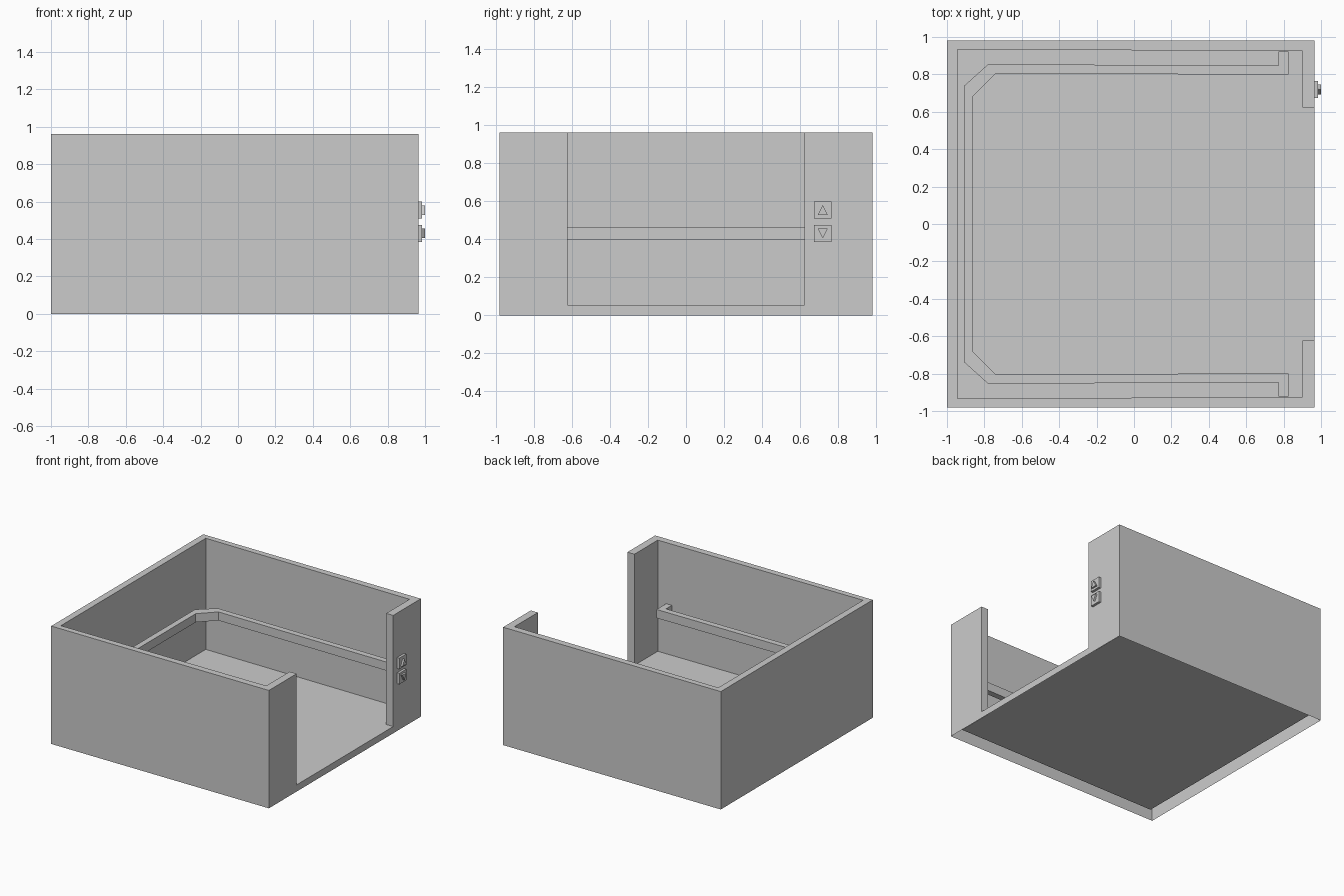
import bpy, bmesh
from mathutils import Vector

if "Cube" in bpy.data.objects:
    bpy.data.objects.remove(bpy.data.objects["Cube"])


def finish(name, bm):
    mesh = bpy.data.meshes.new(name)
    bmesh.ops.remove_doubles(bm, verts=bm.verts, dist=1e-5)
    bmesh.ops.recalc_face_normals(bm, faces=bm.faces)
    bm.to_mesh(mesh)
    bm.free()
    obj = bpy.data.objects.new(name, mesh)
    bpy.context.collection.objects.link(obj)
    return obj


def face(bm, pts):
    return bm.faces.new([bm.verts.new(p) for p in pts])


def prism(name, pts, offset):
    bm = bmesh.new()
    f = face(bm, pts)
    new = bmesh.ops.extrude_face_region(bm, geom=[f], use_keep_orig=True)["geom"]
    bmesh.ops.translate(bm, vec=Vector(offset),
                        verts=[v for v in new if isinstance(v, bmesh.types.BMVert)])
    return finish(name, bm)


def mirrored(half):
    return half + [(x, -y) for x, y in reversed(half)]


def at(pts, z):
    return [(x, y, z) for x, y in pts]


# Cabin shell: hollow walls, open underneath, floor sheet above the base
X0, X1, Y, TOP, FLOOR, DOOR = -1.0, 0.965, 0.98, 0.962, 0.055, 0.623
inner = mirrored([(X1, DOOR), (0.902, DOOR), (0.902, 0.924), (-0.945, 0.934)])
outer = mirrored([(X1, Y), (X0, Y)])
bm = bmesh.new()
for a, b in zip(outer, outer[1:]):
    face(bm, at([a, b], 0) + at([b, a], TOP))
for a, b in zip(inner, inner[1:]):
    face(bm, at([a, b], FLOOR) + at([b, a], TOP))
face(bm, at(inner, FLOOR))
face(bm, at(inner + outer[::-1], TOP))
front = mirrored([(0, Y), (TOP, Y), (TOP, DOOR), (FLOOR, DOOR)])
face(bm, [(X1, y, z) for z, y in front])
finish("cabin_shell", bm)

# Handrail running round three walls, returning to the wall at both ends
rail_outer = [(0.825, 0.922), (0.773, 0.922), (0.773, 0.847), (-0.78, 0.854), (-0.907, 0.74)]
rail_inner = [(0.825, 0.798), (-0.74, 0.805), (-0.86, 0.683)]
rail = mirrored(rail_outer) + mirrored(rail_inner)[::-1]
prism("handrail", at(rail, 0.395), (0, 0, 0.07))

# Call buttons with raised up and down arrows
for label, zc, s in (("up", 0.554, 1), ("down", 0.43, -1)):
    yc, h = 0.719, 0.045
    square = [(X1, yc + a * h, zc + b * h) for a, b in ((-1, -1), (1, -1), (1, 1), (-1, 1))]
    prism(label + "_button", square, (0.02, 0, 0))
    arrow = [(0.985, yc + a, zc + s * b) for a, b in ((-0.027, -0.027), (0.027, -0.027), (0, 0.025))]
    prism(label + "_arrow", arrow, (0.015, 0, 0))
